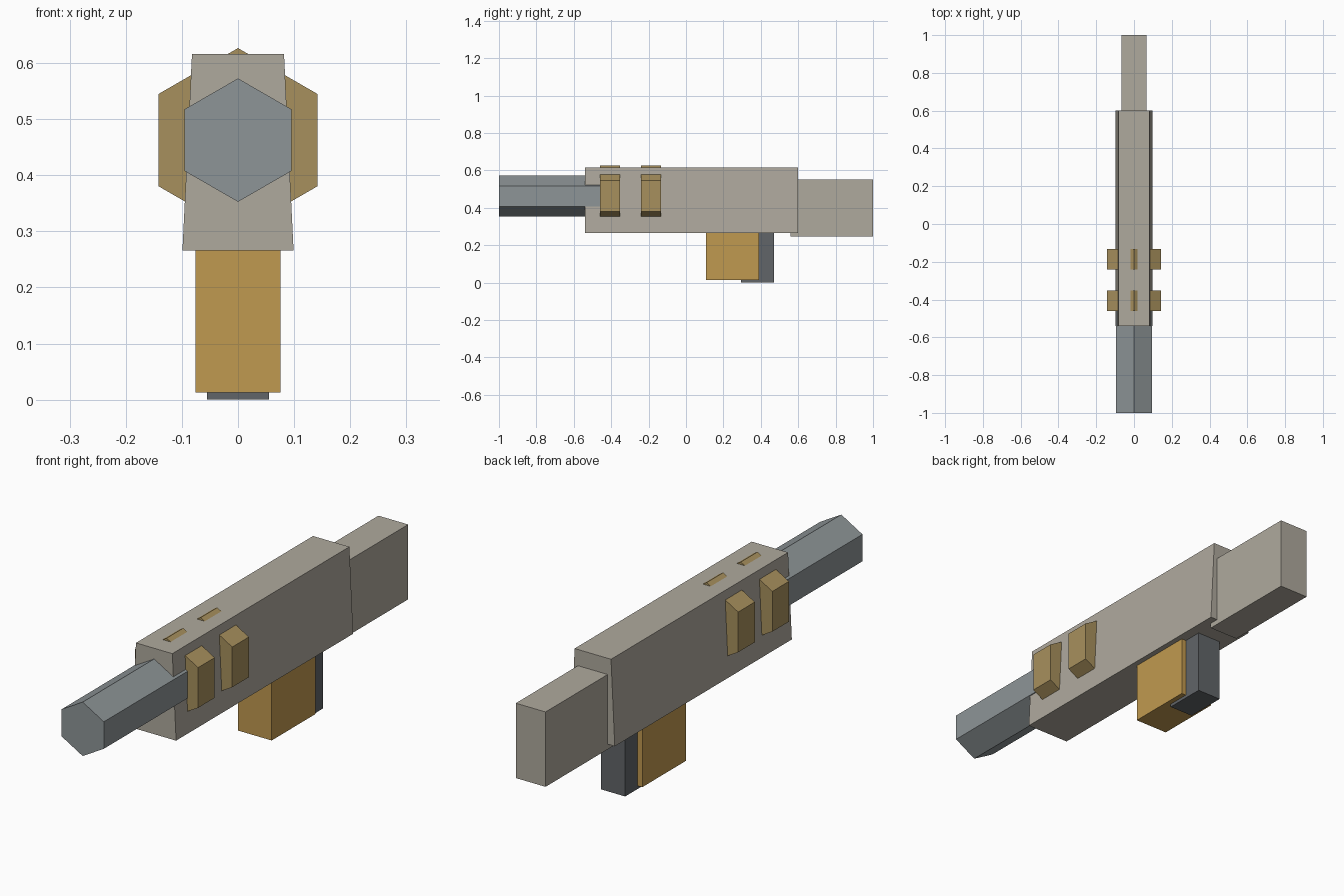
import bpy, bmesh
from math import sin, cos, pi

if "Cube" in bpy.data.objects:
    bpy.data.objects.remove(bpy.data.objects["Cube"])


def material(name, rgb):
    m = bpy.data.materials.new(name)
    m.diffuse_color = (*rgb, 1)
    m.use_nodes = True
    m.node_tree.nodes["Principled BSDF"].inputs["Base Color"].default_value = m.diffuse_color
    return m


STONE = material("pale_stone", (0.43, 0.40, 0.34))
STEEL = material("blue_grey", (0.27, 0.30, 0.31))
GOLD = material("gold", (0.53, 0.32, 0.08))
BRASS = material("brass", (0.39, 0.28, 0.11))
DARK = material("dark_grey", (0.12, 0.13, 0.14))


def prism(name, profile, y0, y1, mat):
    """Extrude an x-z profile along y from y0 to y1."""
    bm = bmesh.new()
    face = bm.faces.new([bm.verts.new((x, y0, z)) for x, z in profile])
    geom = bmesh.ops.extrude_face_region(bm, geom=[face])["geom"]
    verts = [v for v in geom if isinstance(v, bmesh.types.BMVert)]
    bmesh.ops.translate(bm, verts=verts, vec=(0, y1 - y0, 0))
    bmesh.ops.recalc_face_normals(bm, faces=bm.faces)
    mesh = bpy.data.meshes.new(name)
    bm.to_mesh(mesh)
    bm.free()
    mesh.materials.append(mat)
    obj = bpy.data.objects.new(name, mesh)
    bpy.context.collection.objects.link(obj)
    return obj


def slab(bottom_w, top_w, z0, z1):
    return [(-bottom_w, z0), (bottom_w, z0), (top_w, z1), (-top_w, z1)]


def hexagon(radius, z):
    return [(radius * sin(i * pi / 3), z + radius * cos(i * pi / 3)) for i in range(6)]


AXIS_Z = 0.4625

# Tapered main body and rear stock
prism("body", slab(0.099, 0.082, 0.266, 0.616), -0.54, 0.60, STONE)
prism("stock", slab(0.067, 0.067, 0.245, 0.55), 0.56, 1.0, STONE)

# Six-sided barrel, sunk into the body
prism("barrel", hexagon(0.11, AXIS_Z), -1.0, -0.41, STEEL)

# Two six-sided bands that break through the body's faces
for i, y in enumerate((-0.46, -0.24)):
    prism(f"band_{i + 1}", hexagon(0.164, AXIS_Z), y, y + 0.107, BRASS)

# Magazine and the handle behind it
prism("magazine", slab(0.076, 0.076, 0.013, 0.30), 0.108, 0.39, GOLD)
prism("handle", slab(0.055, 0.055, 0.0, 0.30), 0.295, 0.47, DARK)
